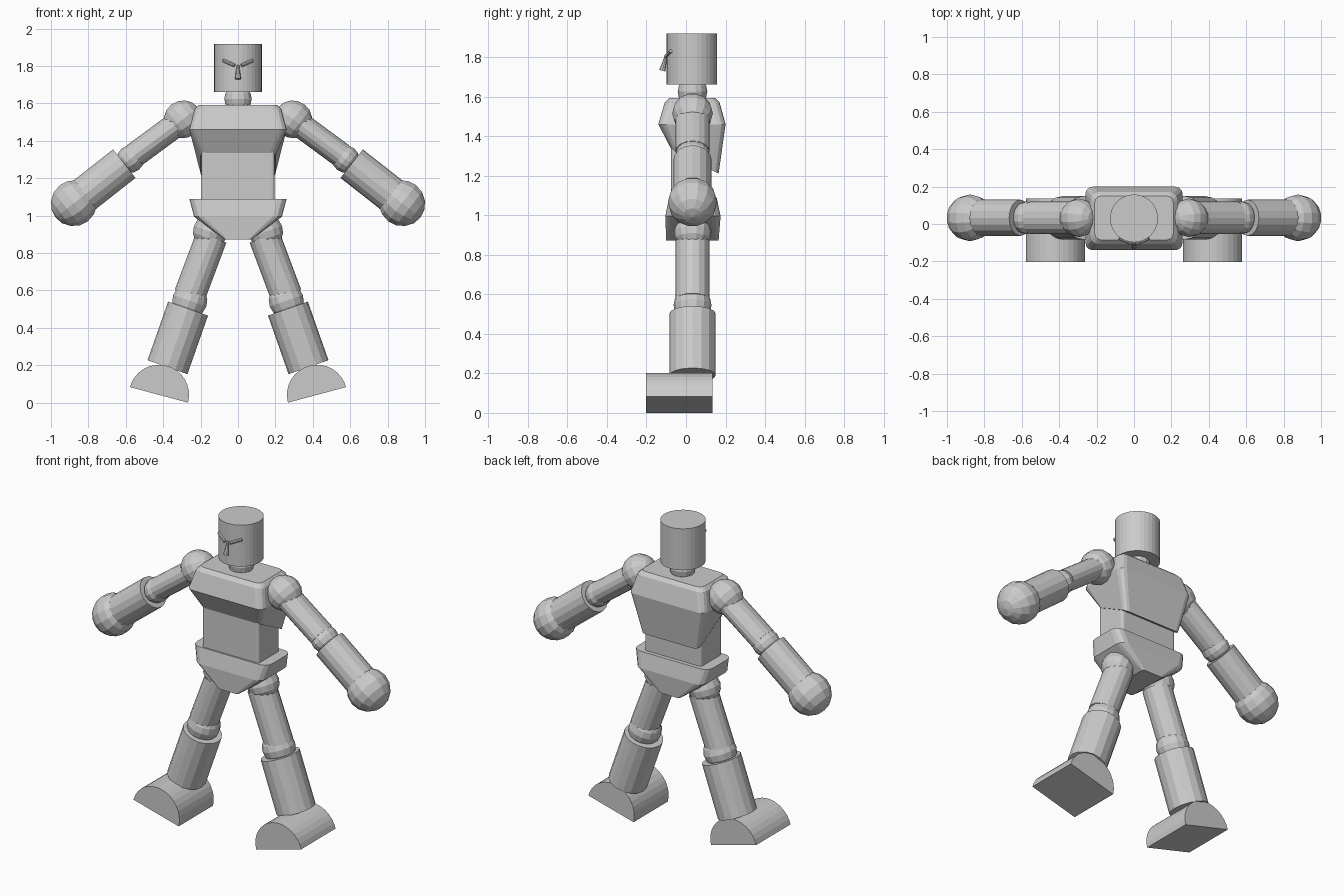
import bpy, bmesh, math
from mathutils import Vector, Matrix

if "Cube" in bpy.data.objects:
    bpy.data.objects.remove(bpy.data.objects["Cube"])

grey = bpy.data.materials.new("light grey")
grey.diffuse_color = (0.6, 0.6, 0.6, 1)
grey.use_nodes = True
grey.node_tree.nodes["Principled BSDF"].inputs["Base Color"].default_value = grey.diffuse_color
Y = 0.033  # depth of the body's centre line


def finish(bm, name):
    bmesh.ops.recalc_face_normals(bm, faces=bm.faces)
    me = bpy.data.meshes.new(name)
    bm.to_mesh(me)
    bm.free()
    me.materials.append(grey)
    ob = bpy.data.objects.new(name, me)
    bpy.context.collection.objects.link(ob)
    return ob


def frame(a, b):
    """Matrix with local z along a->b and local y kept on world y."""
    z = (b - a).normalized()
    y = Vector((0, 1, 0))
    if abs(z.y) > 0.9:
        y = Vector((0, 0, 1))
    x = y.cross(z).normalized()
    y = z.cross(x)
    return Matrix((x, y, z)).transposed().to_4x4()


def tube(name, a, b, rx, ry=None, sides=16):
    a, b = Vector(a), Vector(b)
    bm = bmesh.new()
    bmesh.ops.create_cone(bm, cap_ends=True, segments=sides, radius1=1, radius2=1,
                          depth=(b - a).length)
    bm.transform(Matrix.Translation((a + b) / 2) @ frame(a, b)
                 @ Matrix.Diagonal((rx, ry or rx, 1, 1)))
    return finish(bm, name)


def ball(name, c, r, axis=(0, 0, 1), ry=None):
    bm = bmesh.new()
    bmesh.ops.create_uvsphere(bm, u_segments=14, v_segments=8, radius=1)
    bm.transform(Matrix.Translation(c) @ frame(Vector((0, 0, 0)), Vector(axis))
                 @ Matrix.Diagonal((r, ry or r, r, 1)))
    return finish(bm, name)


def loft(name, rings):
    """Stack of rounded rectangles: half width, front y, back y, front z, back z, corner radius."""
    bm = bmesh.new()
    loops = []
    for hx, y0, y1, z0, z1, r in rings:
        loop = []
        for k, (cx, cy) in enumerate([(hx - r, y1 - r), (r - hx, y1 - r),
                                      (r - hx, y0 + r), (hx - r, y0 + r)]):
            for i in range(4):
                t = math.pi / 2 * (k + i / 3)
                x, y = cx + r * math.cos(t), cy + r * math.sin(t)
                z = z0 + (z1 - z0) * (y - y0) / (y1 - y0)
                loop.append(bm.verts.new((x, y, z)))
        loops.append(loop)
    for lo, hi in zip(loops, loops[1:]):
        for i in range(len(lo)):
            j = (i + 1) % len(lo)
            bm.faces.new((lo[i], lo[j], hi[j], hi[i]))
    bm.faces.new(loops[0])
    bm.faces.new(loops[-1])
    return finish(bm, name)


# Trunk
loft("chest", [(0.20, -0.075, 0.165, 1.335, 1.21, 0.03),
               (0.26, -0.14, 0.20, 1.46, 1.46, 0.04),
               (0.232, -0.108, 0.17, 1.57, 1.57, 0.04),
               (0.21, -0.085, 0.15, 1.592, 1.592, 0.035)])
loft("abdomen", [(0.195, -0.075, 0.13, 1.05, 1.05, 0.015),
                 (0.195, -0.075, 0.13, 1.36, 1.36, 0.015)])
loft("pelvis", [(0.07, -0.10, 0.165, 0.872, 0.872, 0.015),
                (0.235, -0.105, 0.175, 0.995, 0.995, 0.05),
                (0.26, -0.085, 0.155, 1.09, 1.09, 0.05)])

# Head and neck
tube("head", (0, 0.03, 1.66), (0, 0.03, 1.918), 0.128, sides=32)
ball("neck_joint", (0, Y, 1.625), 0.075)
tube("neck", (0, Y, 1.55), (0, Y, 1.62), 0.068)

# Nose: wedge growing outwards towards its base
bm = bmesh.new()
bmesh.ops.create_cone(bm, cap_ends=True, segments=8, radius1=0.016, radius2=0.006, depth=0.08)
bm.transform(Matrix.Translation((0, -0.11, 1.77)) @ Matrix.Rotation(math.radians(-14), 4, 'X'))
finish(bm, "nose")

for s, side in ((-1, "right"), (1, "left")):
    def P(x, z, y=Y):
        return Vector((s * x, y, z))

    # Eyebrow
    tube(side + "_eyebrow", P(0.018, 1.803, -0.102), P(0.08, 1.83, -0.076), 0.009, sides=8)

    # Arm
    arm = P(0.79, -0.61, 0)
    ball(side + "_shoulder", P(0.295, 1.515), 0.103, arm)
    tube(side + "_upper_arm", P(0.30, 1.51), P(0.555, 1.322), 0.067, 0.086)
    ball(side + "_elbow", P(0.575, 1.303), 0.075, arm, 0.088)
    tube(side + "_forearm", P(0.608, 1.278), P(0.85, 1.088), 0.097)
    ball(side + "_hand", P(0.877, 1.067), 0.125, arm)

    # Leg
    leg = P(0.33, -0.94, 0)
    ball(side + "_hip", P(0.148, 0.915), 0.095, leg)
    tube(side + "_thigh", P(0.142, 0.885), P(0.258, 0.575), 0.085)
    ball(side + "_knee", P(0.258, 0.545), 0.096, leg)
    tube(side + "_shin", P(0.267, 0.503), P(0.377, 0.19), 0.113, 0.117)

    # Foot: half cylinder lying front to back, sole tilted inwards
    bm = bmesh.new()
    tilt = math.radians(15)
    arc = [tilt + math.pi * i / 16 for i in range(17)]
    face = bm.faces.new([bm.verts.new((s * (0.4225 + 0.161 * math.cos(t)), -0.203,
                                       0.042 + 0.161 * math.sin(t))) for t in arc])
    out = bmesh.ops.extrude_face_region(bm, geom=[face])
    new = [v for v in out["geom"] if isinstance(v, bmesh.types.BMVert)]
    bmesh.ops.translate(bm, verts=new, vec=(0, 0.338, 0))
    if not any(len(f.verts) == 17 and f.calc_center_median().y < -0.2 for f in bm.faces):
        rim = [e for e in bm.edges if e.is_boundary]
        bmesh.ops.holes_fill(bm, edges=rim)
    finish(bm, side + "_foot")
